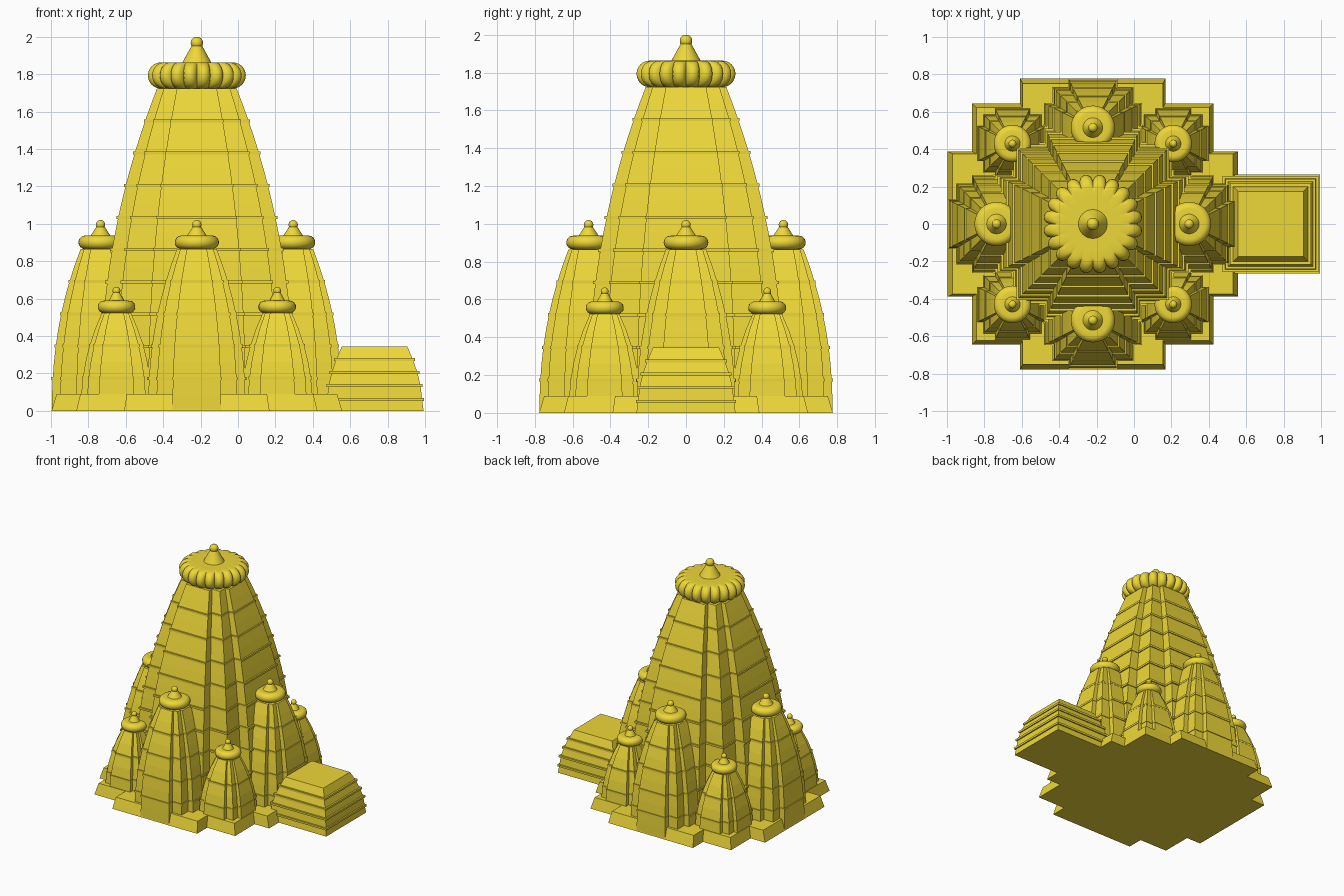
import bpy, bmesh, math

if "Cube" in bpy.data.objects:
    bpy.data.objects.remove(bpy.data.objects["Cube"])

CX = -0.22          # tower axis
gold = bpy.data.materials.new("gold_stone")
gold.diffuse_color = (0.85, 0.68, 0.04, 1)
gold.use_nodes = True
gold.node_tree.nodes["Principled BSDF"].inputs["Base Color"].default_value = gold.diffuse_color


def finish(name, bm, smooth=False):
    bmesh.ops.recalc_face_normals(bm, faces=bm.faces)
    me = bpy.data.meshes.new(name)
    bm.to_mesh(me)
    bm.free()
    ob = bpy.data.objects.new(name, me)
    bpy.context.collection.objects.link(ob)
    me.materials.append(gold)
    if smooth:
        bpy.ops.object.select_all(action='DESELECT')
        ob.select_set(True)
        bpy.context.view_layer.objects.active = ob
        bpy.ops.object.shade_smooth_by_angle(angle=math.radians(35))
    return ob


def loft(bm, rings):
    """Skin a stack of equal-length closed rings and cap both ends."""
    rows = [[bm.verts.new(p) for p in ring] for ring in rings]
    n = len(rows[0])
    for a, b in zip(rows, rows[1:]):
        for i in range(n):
            j = (i + 1) % n
            bm.faces.new((a[i], a[j], b[j], b[i]))
    bm.faces.new(rows[0][::-1])
    bm.faces.new(rows[-1])


def stepped_plan():
    """Unit square outline with two setbacks at each corner."""
    quarter = [(1, -.5), (1, .5), (.83, .5), (.83, .83), (.5, .83)]
    pts = []
    for k in range(4):
        c, s = [(1, 0), (0, 1), (-1, 0), (0, -1)][k]
        pts += [(x * c - y * s, x * s + y * c) for x, y in quarter]
    return pts


PLAN = stepped_plan()
SQUARE = [(1, -1), (1, 1), (-1, 1), (-1, -1)]


def ring(plan, x, y, r, z):
    return [(x + px * r, y + py * r, z) for px, py in plan]


def lathe(name, x, y, profile, seg=32, ribs=0, depth=0.0):
    bm = bmesh.new()
    rings = []
    for r, z, w in profile:
        row = []
        for i in range(seg):
            a = 2 * math.pi * i / seg
            k = 1 - w * depth * (1 - abs(math.sin(a * ribs / 2)) ** 0.6) if ribs else 1
            row.append((x + r * k * math.cos(a), y + r * k * math.sin(a), z))
        rings.append(row)
    loft(bm, rings)
    return finish(name, bm, True)


def spire(name, x, y, R, h, levels, disc_r, disc_h, cone_r, ball_r, top, ribs=0):
    def width(t):
        return R * (1 - .59 * t ** 2.2)
    # curved tower body
    bm = bmesh.new()
    n = levels * 2
    loft(bm, [ring(PLAN, x, y, width(i / n), h * i / n) for i in range(n + 1)])
    # thin moulding bands
    for i in range(1, levels):
        t = i / levels
        r, z, e = width(t) * 1.025, h * t, .008
        loft(bm, [ring(PLAN, x, y, r, z - e), ring(PLAN, x, y, r, z + e)])
    finish(name + "_tower", bm)
    # cushion disc with rounded rim
    half = disc_h / 2
    prof = []
    for i in range(13):
        a = -math.pi / 2 + math.pi * i / 12
        prof.append((disc_r - half + half * math.cos(a), h + half + half * math.sin(a), 1))
    prof = [(prof[0][0] * .7, h, 0)] + prof + [(prof[-1][0] * .7, h + disc_h, 0)]
    lathe(name + "_disc", x, y, prof, ribs * 8 or 32, ribs, .12)
    # cone and ball finial
    ztop = top - ball_r
    lathe(name + "_finial_cone", x, y, [(cone_r, h + disc_h - .005, 0), (ball_r * .6, ztop, 0)])
    bm = bmesh.new()
    bmesh.ops.create_uvsphere(bm, u_segments=20, v_segments=12, radius=ball_r)
    bmesh.ops.translate(bm, verts=bm.verts, vec=(x, y, ztop))
    finish(name + "_finial_ball", bm, True)


# plinth
bm = bmesh.new()
loft(bm, [ring(PLAN, CX, 0, .777, 0), ring(PLAN, CX, 0, .75, .09)])
finish("plinth", bm)

# main spire
spire("main", CX, 0, .52, 1.723, 10, .265, .14, .08, .033, 2.0, ribs=20)

# side and corner spires
for k in range(4):
    a = k * math.pi / 2
    spire(f"side_{k}", CX + .515 * math.cos(a), .515 * math.sin(a),
          .26, .865, 5, .118, .072, .056, .025, 1.02)
    a += math.pi / 4
    spire(f"corner_{k}", CX + .608 * math.cos(a), .608 * math.sin(a),
          .19, .523, 3, .1, .066, .044, .021, .663)

# entrance porch with stepped roof bands
PX = .73
levels = [(.262, 0), (.254, .06), (.246, .135), (.229, .205), (.205, .275), (.175, .345)]
bm = bmesh.new()
loft(bm, [ring(SQUARE, PX, 0, r, z) for r, z in levels])
for r, z in levels[1:5]:
    loft(bm, [ring(SQUARE, PX, 0, r + .011, z - .008), ring(SQUARE, PX, 0, r + .011, z + .008)])
finish("porch", bm)
